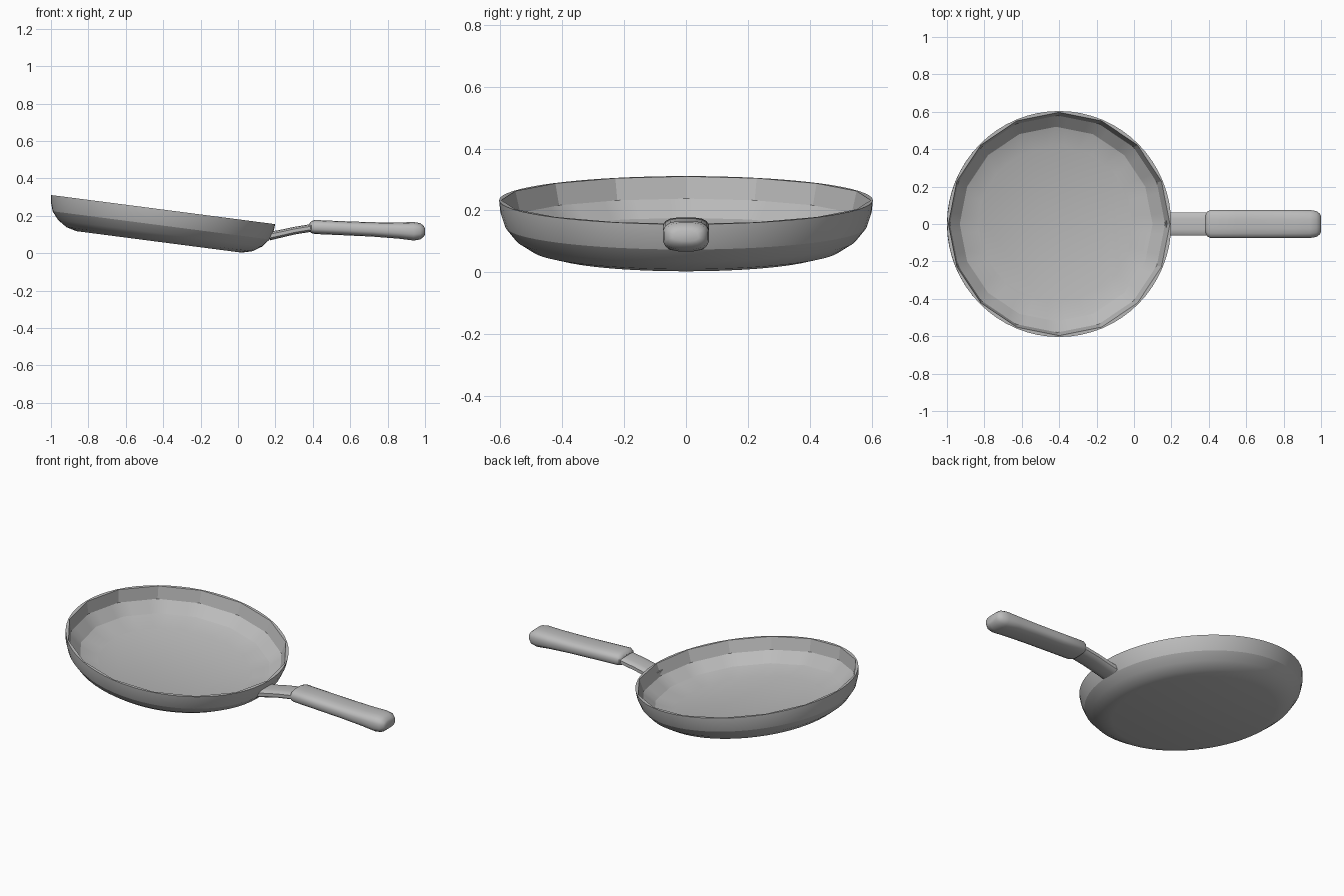
import bpy, bmesh
from math import pi, cos, sin, radians
from mathutils import Matrix, Vector

cube = bpy.data.objects.get("Cube")
if cube:
    bpy.data.objects.remove(cube, do_unlink=True)

grey = bpy.data.materials.new("pan grey")
grey.use_nodes = True
colour = (0.5, 0.5, 0.5, 1)
grey.diffuse_color = colour
grey.node_tree.nodes["Principled BSDF"].inputs["Base Color"].default_value = colour


def finish(name, bm, angle):
    bmesh.ops.recalc_face_normals(bm, faces=bm.faces)
    mesh = bpy.data.meshes.new(name)
    bm.to_mesh(mesh)
    bm.free()
    mesh.materials.append(grey)
    obj = bpy.data.objects.new(name, mesh)
    bpy.context.collection.objects.link(obj)
    bpy.ops.object.select_all(action="DESELECT")
    obj.select_set(True)
    bpy.context.view_layer.objects.active = obj
    bpy.ops.object.shade_smooth_by_angle(angle=radians(angle))
    return obj


def loft(bm, rings):
    """Skin closed rings of points and cap both ends."""
    loops = [[bm.verts.new(p) for p in ring] for ring in rings]
    for a, b in zip(loops, loops[1:]):
        for i in range(len(a)):
            j = (i + 1) % len(a)
            bm.faces.new((a[i], a[j], b[j], b[i]))
    bm.faces.new(loops[0])
    bm.faces.new(loops[-1])


# Pan: round outside, faceted inside, one closed shell
SEGMENTS, FACETS = 64, 16
outer = [(0.445, -0.174), (0.50, -0.160), (0.55, -0.128),
         (0.585, -0.085), (0.60, -0.04), (0.604, 0)]
inner = [(0.597, 0), (0.58, -0.07), (0.52, -0.125), (0.42, -0.157)]


def ring(radius, z, faceted):
    points = []
    for i in range(SEGMENTS):
        a = 2 * pi * i / SEGMENTS
        half = pi / FACETS
        r = radius * cos(half) / cos(a % (2 * half) - half) if faceted else radius
        points.append(Vector((r * cos(a), r * sin(a), z)))
    return points


bm = bmesh.new()
loft(bm, [ring(r, z, False) for r, z in outer] + [ring(r, z, True) for r, z in inner])
bm.transform(Matrix.Translation((-0.4, 0, 0.233)) @ Matrix.Rotation(radians(7.4), 4, "Y"))
finish("pan", bm, 20)


def bar(name, sections, sides, power, angle):
    """Loft rounded sections given as x, centre z, half width, half height."""
    def soft(v):
        return abs(v) ** power * (1 if v > 0 else -1)
    rings = []
    for x, z, w, h in sections:
        angles = [2 * pi * (i + 0.5) / sides for i in range(sides)]
        rings.append([(x, w * soft(cos(a)), z + h * soft(sin(a))) for a in angles])
    bm = bmesh.new()
    loft(bm, rings)
    return finish(name, bm, angle)


# Neck rising from the pan wall
bar("handle_neck", [(0.17, 0.092, 0.064, 0.024), (0.22, 0.102, 0.063, 0.022),
                    (0.30, 0.120, 0.063, 0.021), (0.41, 0.138, 0.063, 0.021)], 12, 0.6, 30)

# Rounded grip with a drooping end
bar("handle_grip", [(0.383, 0.138, 0.052, 0.022), (0.392, 0.139, 0.068, 0.032),
                    (0.41, 0.140, 0.076, 0.038), (0.55, 0.134, 0.076, 0.038),
                    (0.72, 0.127, 0.076, 0.039), (0.86, 0.121, 0.076, 0.044),
                    (0.94, 0.117, 0.076, 0.050), (0.975, 0.117, 0.070, 0.044),
                    (0.994, 0.117, 0.056, 0.028), (1.0, 0.117, 0.042, 0.016)], 16, 0.7, 35)
